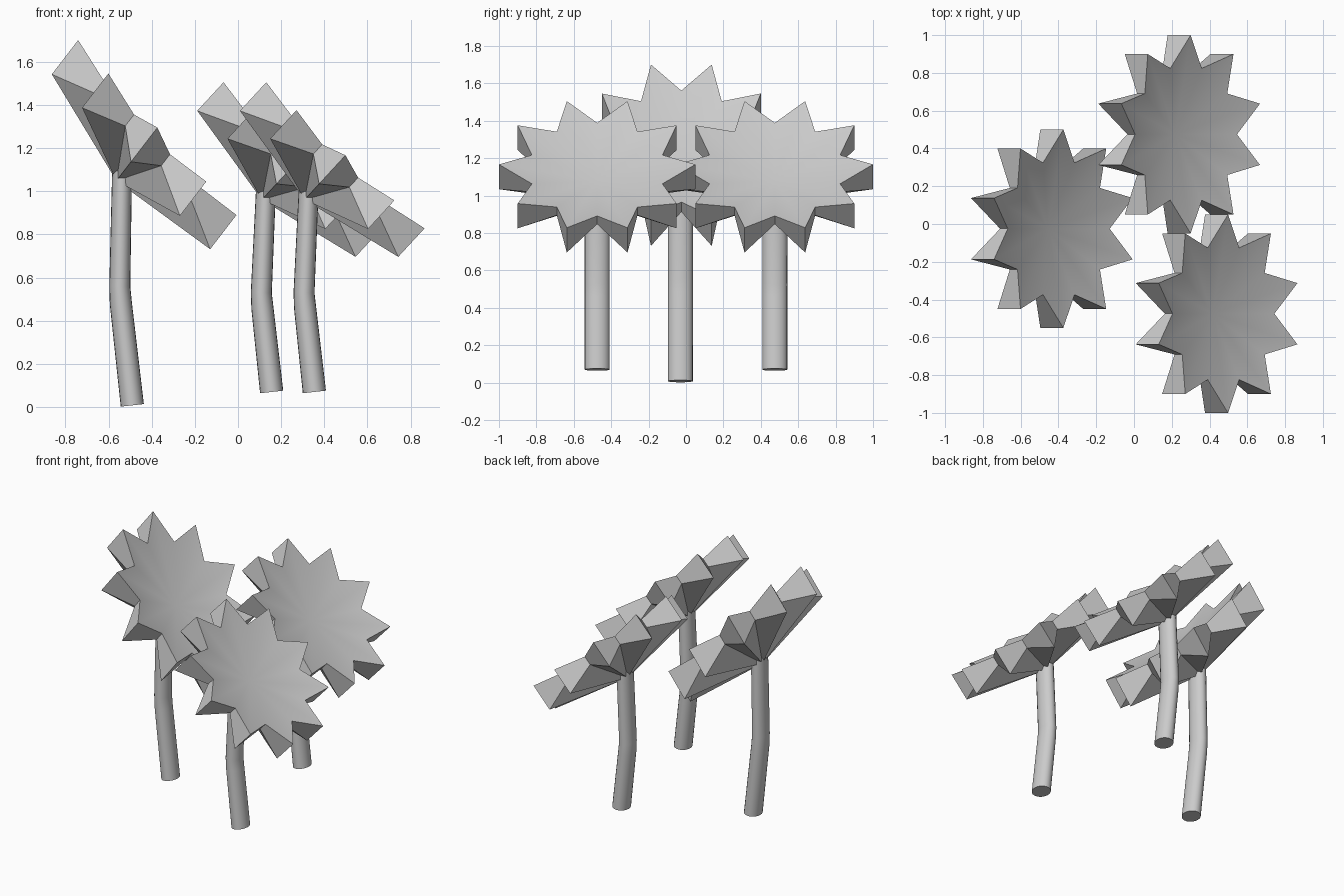
import bpy, bmesh, math
from mathutils import Vector

if "Cube" in bpy.data.objects:
    bpy.data.objects.remove(bpy.data.objects["Cube"])

V = Vector((0.735, 0, -0.678))    # downhill direction of the tilted head
N = Vector((0.678, 0, 0.735))     # direction the head faces
CENTRE = Vector((0.495, 0, 1.167))
TIP, VALLEY, DISH, THICK = 0.525, 0.367, 0.12, 0.18
VALLEY_THICK = 0.06               # the rim is thinner between the petals


def finish(name, bm):
    bmesh.ops.recalc_face_normals(bm, faces=bm.faces)
    mesh = bpy.data.meshes.new(name)
    bm.to_mesh(mesh)
    bm.free()
    ob = bpy.data.objects.new(name, mesh)
    bpy.context.collection.objects.link(ob)
    bpy.ops.object.select_all(action='DESELECT')
    ob.select_set(True)
    bpy.context.view_layer.objects.active = ob
    bpy.ops.object.shade_smooth_by_angle(angle=math.radians(30))
    return ob


# ten-pointed dished star, thick at the petal tips
def flower_head(name, dx, dy, sz, dz):
    bm = bmesh.new()

    def vert(r, a, h):
        p = CENTRE + V * (r * math.sin(a)) + N * h
        return bm.verts.new((p.x + dx, r * math.cos(a) + dy, p.z * sz + dz))

    layers = []
    for tip_drop, valley_drop, mid_drop in ((0, 0, 0), (THICK, VALLEY_THICK, 0.16)):
        ring = []
        for i in range(20):
            r, drop = (VALLEY, valley_drop) if i % 2 else (TIP, tip_drop)
            ring.append(vert(r, math.pi * i / 10, -drop - DISH * (1 - r / TIP)))
        layers.append((ring, vert(0, 0, -mid_drop - DISH)))
    (top, top_c), (low, low_c) = layers
    for i in range(20):
        j = (i + 1) % 20
        bm.faces.new((top[i], top[j], top_c))
        bm.faces.new((low[j], low[i], low_c))
        bm.faces.new((top[j], top[i], low[i], low[j]))
    return finish(name, bm)


# bent round stem, slightly oval in section
def stem(name, path, y, sides=20):
    bm = bmesh.new()
    pts = [Vector((x, z)) for x, z in path]
    rings = []
    for k, p in enumerate(pts):
        d = (pts[min(k + 1, len(pts) - 1)] - pts[max(k - 1, 0)]).normalized()
        ring = []
        for i in range(sides):
            a = 2 * math.pi * i / sides
            u = (0.054 - 0.008 * k / (len(pts) - 1)) * math.cos(a)
            ring.append(bm.verts.new((p.x + u * d.y, y + 0.067 * math.sin(a), p.y - u * d.x)))
        rings.append(ring)
    for a, b in zip(rings, rings[1:]):
        for i in range(sides):
            j = (i + 1) % sides
            bm.faces.new((a[i], a[j], b[j], b[i]))
    bm.faces.new(rings[0][::-1])
    bm.faces.new(rings[-1])
    return finish(name, bm)


# two short flowers and one taller one behind
short_path = [(0.351, 0.070), (0.308, 0.46), (0.303, 0.53), (0.325, 1.02)]
for label, dx, y in (("front", 0.003, -0.475), ("back", -0.195, 0.475)):
    flower_head(label + "_flower_head", dx, y, 1, 0)
    stem(label + "_flower_stem", [(x + dx, z) for x, z in short_path], y)

flower_head("tall_flower_head", -0.869, -0.025, 1.1975, -0.102)
stem("tall_flower_stem", [(-0.49, 0.008), (-0.543, 0.48), (-0.548, 0.56), (-0.537, 1.11)], -0.03)
